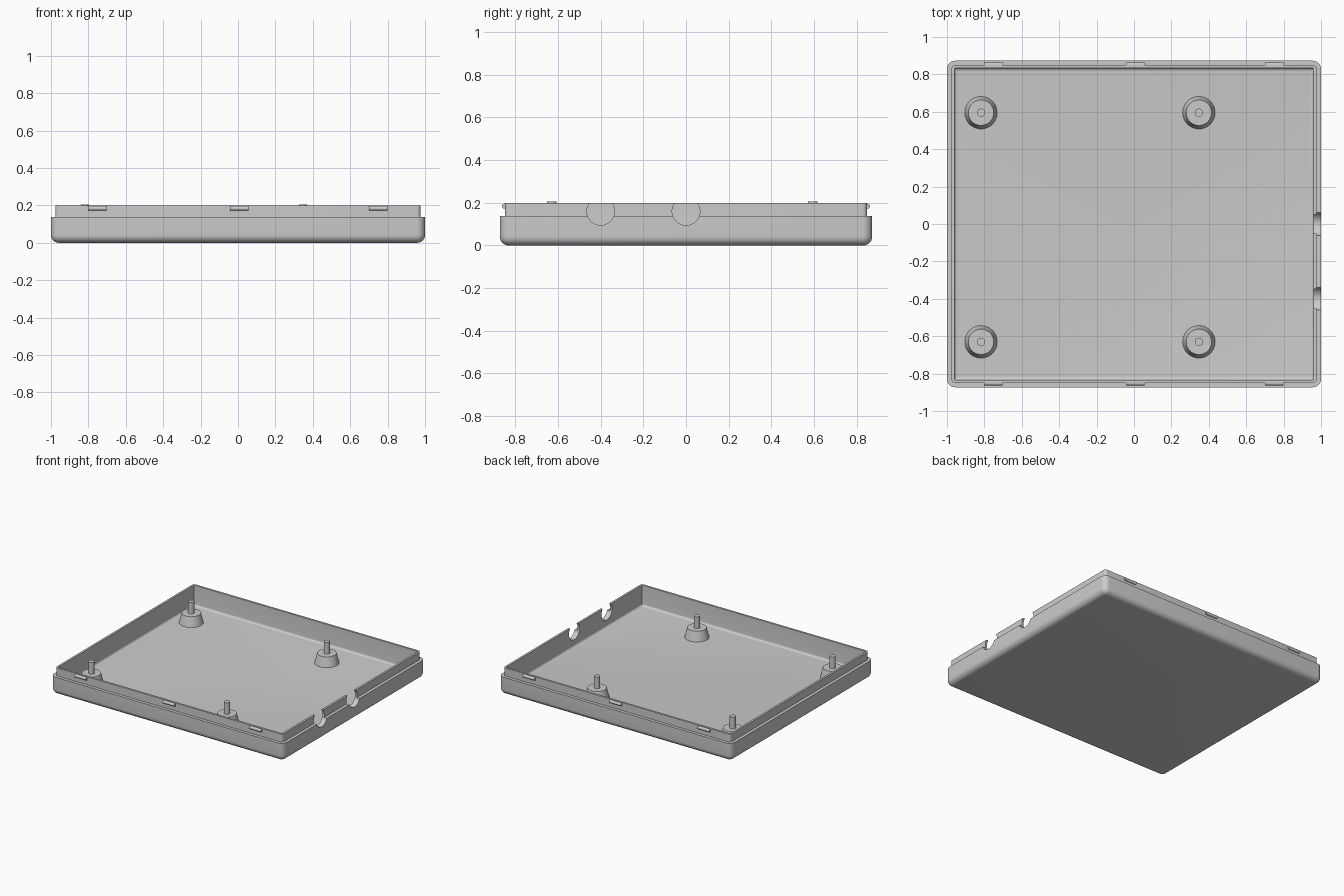
import bpy, bmesh, math
from mathutils import Matrix

if "Cube" in bpy.data.objects:
    bpy.data.objects.remove(bpy.data.objects["Cube"])

HX, HY = 1.0, 0.873        # outer half sizes
grey = bpy.data.materials.new("grey plastic")
grey.diffuse_color = (0.6, 0.6, 0.6, 1)
grey.use_nodes = True
grey.node_tree.nodes["Principled BSDF"].inputs["Base Color"].default_value = grey.diffuse_color


def finish(bm, name, angle=30):
    bmesh.ops.recalc_face_normals(bm, faces=bm.faces)
    me = bpy.data.meshes.new(name)
    bm.to_mesh(me)
    bm.free()
    ob = bpy.data.objects.new(name, me)
    bpy.context.collection.objects.link(ob)
    me.materials.append(grey)
    shade(ob, angle)
    return ob


def shade(ob, angle=30):
    bpy.ops.object.select_all(action='DESELECT')
    ob.select_set(True)
    bpy.context.view_layer.objects.active = ob
    bpy.ops.object.shade_smooth_by_angle(angle=math.radians(angle))


def rounded_ring(bm, inset, z, r, n=6):
    """Rounded rectangle, inset from the outer wall."""
    hx, hy = HX - inset - r, HY - inset - r
    ring = []
    for k, (sx, sy) in enumerate([(1, 1), (-1, 1), (-1, -1), (1, -1)]):
        for i in range(n + 1):
            a = (k + i / n) * math.pi / 2
            ring.append(bm.verts.new((sx * hx + r * math.cos(a),
                                      sy * hy + r * math.sin(a), z)))
    return ring


def loft(bm, rings):
    for a, b in zip(rings, rings[1:]):
        for i in range(len(a)):
            j = (i + 1) % len(a)
            bm.faces.new((a[i], a[j], b[j], b[i]))
    bm.faces.new(rings[0])
    bm.faces.new(rings[-1])


def cylinder(bm, r1, r2, depth, matrix, segments=48):
    bmesh.ops.create_cone(bm, cap_ends=True, segments=segments, radius1=r1,
                          radius2=r2, depth=depth, matrix=matrix)


# Tray shell: rounded bottom edge, stepped rim lip, hollow inside
R, FLOOR, FILLET = 0.042, 0.04, 0.016
bm = bmesh.new()
profile = []
for i in range(9):
    a = i / 8 * math.pi / 2
    inset = R * (1 - math.sin(a))
    profile.append((inset, R * (1 - math.cos(a)), R + 0.002 - inset))
profile += [(0, 0.138, R + 0.002), (0.024, 0.138, 0.02), (0.024, 0.2, 0.02),
            (0.04, 0.2, 0.004)]
for i in range(7):
    a = i / 6 * math.pi / 2
    profile.append((0.04 + FILLET * (1 - math.cos(a)),
                    FLOOR + FILLET * (1 - math.sin(a)), 0.004))
loft(bm, [rounded_ring(bm, *p) for p in profile])
tray = finish(bm, "tray_shell")

# Round cable notches through the right wall
bm = bmesh.new()
for y in (-0.4, 0.0):
    cylinder(bm, 0.065, 0.065, 0.2, Matrix.Translation((1.0, y, 0.16))
             @ Matrix.Rotation(math.pi / 2, 4, 'Y'))
cutter = finish(bm, "notch_cutter")
cutter.hide_render = True
mod = tray.modifiers.new("notches", 'BOOLEAN')
mod.operation, mod.object, mod.solver = 'DIFFERENCE', cutter, 'EXACT'
bpy.context.view_layer.objects.active = tray
bpy.ops.object.modifier_apply(modifier=mod.name)
bpy.data.objects.remove(cutter)
shade(tray)

# Tapered standoffs with locating pins
for i, (x, y) in enumerate([(x, y) for x in (-0.818, 0.347) for y in (-0.63, 0.595)]):
    bm = bmesh.new()
    cylinder(bm, 0.088, 0.068, 0.08, Matrix.Translation((x, y, 0.075)))
    finish(bm, f"standoff_{i + 1}")
    bm = bmesh.new()
    cylinder(bm, 0.022, 0.022, 0.095, Matrix.Translation((x, y, 0.1575)), 24)
    finish(bm, f"pin_{i + 1}")

# Snap ridges on the front and back of the lip
for side, y in (("front", -0.851), ("back", 0.851)):
    for i, x in enumerate((-0.753, 0.006, 0.75)):
        bm = bmesh.new()
        cylinder(bm, 0.012, 0.012, 0.1, Matrix.Translation((x, y, 0.184))
                 @ Matrix.Rotation(math.pi / 2, 4, 'Y'), 20)
        finish(bm, f"{side}_snap_ridge_{i + 1}")
